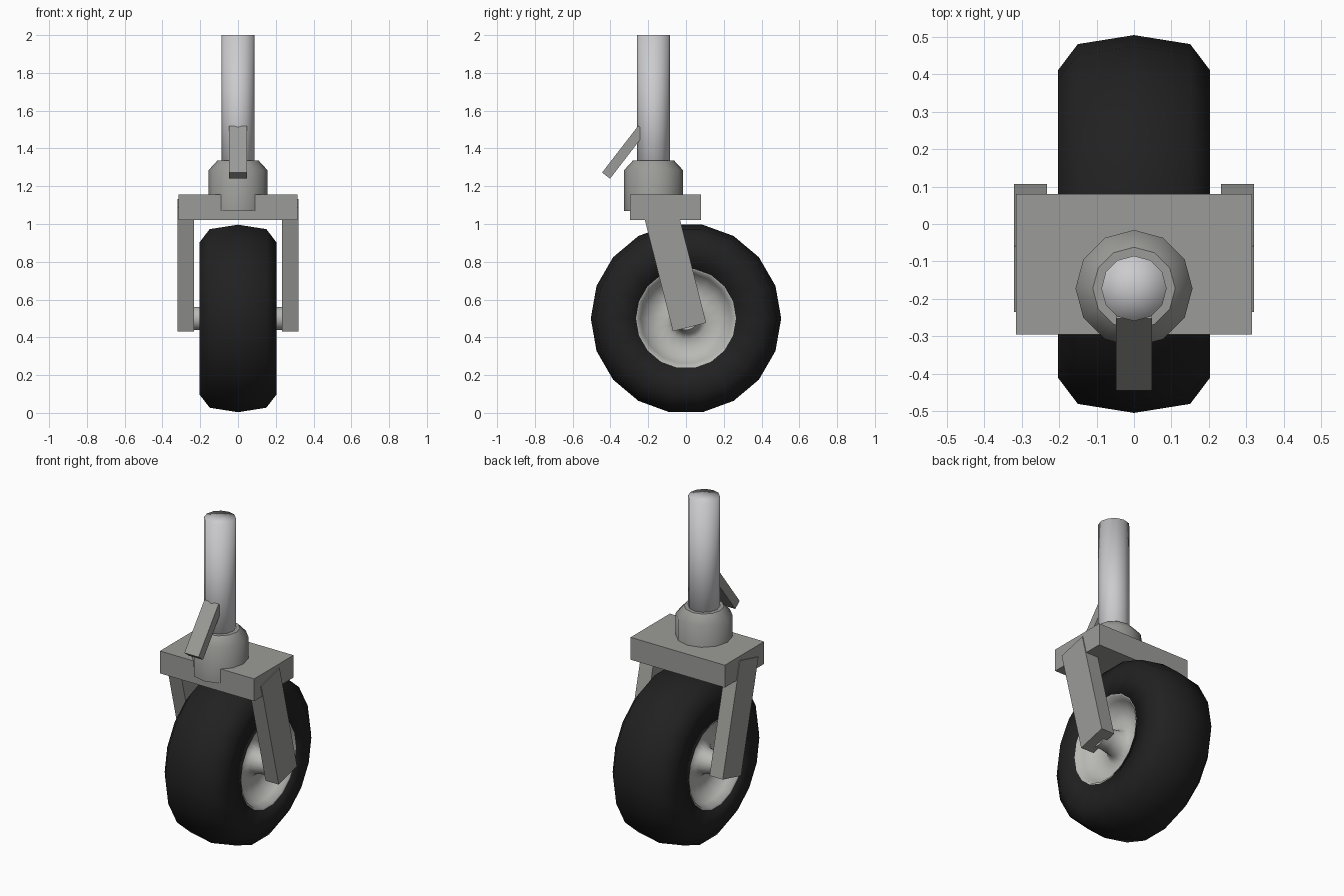
import bpy, bmesh, math
from mathutils import Vector, Matrix

if "Cube" in bpy.data.objects:
    bpy.data.objects.remove(bpy.data.objects["Cube"], do_unlink=True)


def material(name, r, g, b):
    m = bpy.data.materials.new(name)
    m.use_nodes = True
    m.diffuse_color = (r, g, b, 1)
    m.node_tree.nodes["Principled BSDF"].inputs["Base Color"].default_value = (r, g, b, 1)
    return m


frame_grey = material("frame grey", 0.33, 0.33, 0.315)
hub_grey = material("hub grey", 0.48, 0.48, 0.46)
silver = material("polished silver", 0.60, 0.60, 0.62)
rubber = material("black rubber", 0.015, 0.015, 0.015)


def add_object(name, bm, mat, location):
    bmesh.ops.recalc_face_normals(bm, faces=bm.faces)
    mesh = bpy.data.meshes.new(name)
    bm.to_mesh(mesh)
    bm.free()
    mesh.materials.append(mat)
    ob = bpy.data.objects.new(name, mesh)
    ob.location = location
    bpy.context.collection.objects.link(ob)
    return ob


def lathe(name, profile, axis, sides, mat, location, closed=False, angle=180):
    """Revolve (position along axis, radius) points, then smooth."""
    bm = bmesh.new()
    along = Vector(axis)
    out = Vector((along.z, along.x, 0))
    verts = [bm.verts.new(along * a + out * r) for a, r in profile]
    edges = [bm.edges.new(pair) for pair in zip(verts, verts[1:])]
    if closed:
        edges.append(bm.edges.new((verts[-1], verts[0])))
    bmesh.ops.spin(bm, geom=verts + edges, cent=(0, 0, 0), axis=along,
                   angle=math.tau, steps=sides, use_duplicate=False)
    bmesh.ops.remove_doubles(bm, verts=bm.verts, dist=0.0005)
    bmesh.ops.dissolve_degenerate(bm, edges=bm.edges, dist=0.0005)
    ob = add_object(name, bm, mat, location)
    bpy.ops.object.select_all(action='DESELECT')
    bpy.context.view_layer.objects.active = ob
    ob.select_set(True)
    bpy.ops.object.shade_smooth_by_angle(angle=math.radians(angle))
    return ob


def box(name, size, location, tilt=0):
    """Flat-faced box, tilted about the x axis."""
    bm = bmesh.new()
    bmesh.ops.create_cube(bm, size=1, matrix=Matrix.Diagonal((*size, 1)))
    ob = add_object(name, bm, frame_grey, location)
    ob.rotation_euler.x = math.radians(tilt)
    return ob


X, Z = (1, 0, 0), (0, 0, 1)
WHEEL = (0, 0, 0.5)
STEM_Y = -0.172


def mirrored(half):
    """Complete a profile with its reflection across the wheel's centre plane."""
    return half + [(-a, r) for a, r in reversed(half) if a != 0]


# Tyre: chunky rounded cross-section
tyre_half = [(0, 0.504), (0.15, 0.48), (0.203, 0.41), (0.203, 0.265)]
tyre = [(-a, r) for a, r in reversed(tyre_half[1:])] + tyre_half
lathe("tyre", tyre, X, 18, rubber, WHEEL, closed=True)

# Hub: dished on both sides, flaring out into the axle
hub_half = [(0.26, 0), (0.26, 0.062), (0.2, 0.062), (0.13, 0.075), (0.1, 0.11),
            (0.115, 0.19), (0.16, 0.24), (0.2, 0.255), (0.203, 0.267)]
lathe("hub_and_axle", mirrored(hub_half), X, 18, hub_grey, WHEEL, angle=60)

# Fork: crown plate and two raked legs
box("fork_crown", (0.63, 0.375, 0.135), (0, -0.108, 1.088))
for side, label in ((1, "left"), (-1, "right")):
    box(label + "_fork_leg", (0.088, 0.181, 0.676), (side * 0.276, -0.064, 0.782), 14.2)

# Collar, stem and brake lever
lathe("collar", [(1.07, 0), (1.07, 0.156), (1.285, 0.156), (1.335, 0.11), (1.335, 0)],
      Z, 12, frame_grey, (0, STEM_Y, 0), angle=45)
lathe("stem", [(1.1, 0), (1.1, 0.087), (2, 0.087), (2, 0)], Z, 12, silver, (0, STEM_Y, 0))
box("brake_lever", (0.095, 0.053, 0.313), (0, -0.3275, 1.38), -37.7)
